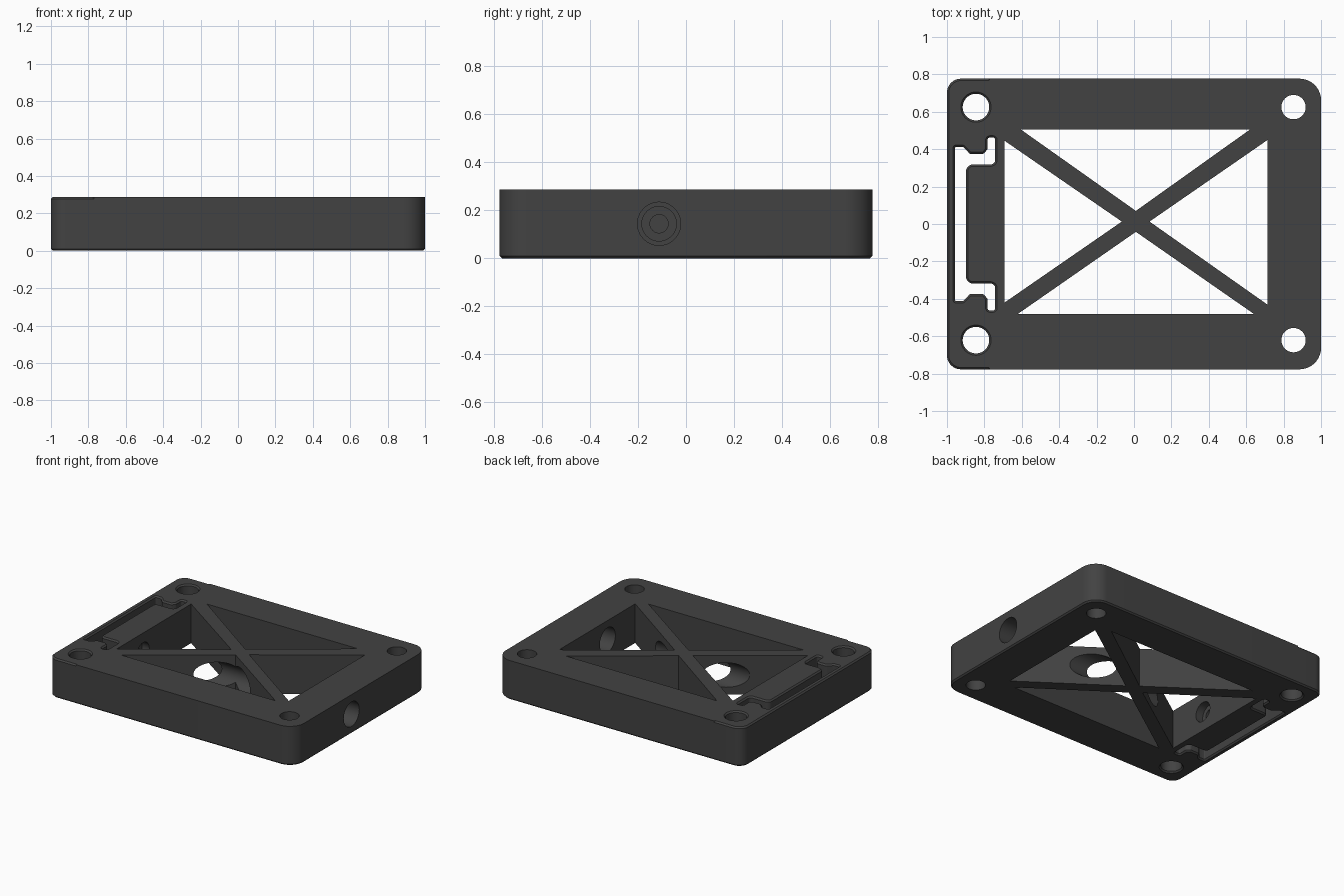
import bpy, bmesh, math
from mathutils import Vector, Matrix

if "Cube" in bpy.data.objects:
    bpy.data.objects.remove(bpy.data.objects["Cube"])

H = 0.287      # plate thickness
BEVEL = 0.01   # small edge chamfer


def rounded(corners, n=8):
    """Counter-clockwise outline from (x, y, radius) corners."""
    out = []
    for i, (x, y, r) in enumerate(corners):
        p = Vector((x, y))
        if r == 0:
            out.append(p)
            continue
        d1 = (Vector(corners[i - 1][:2]) - p).normalized()
        d2 = (Vector(corners[(i + 1) % len(corners)][:2]) - p).normalized()
        half = d1.angle(d2) / 2
        c = p + (d1 + d2).normalized() * (r / math.sin(half))
        a = p + d1 * (r / math.tan(half)) - c
        b = p + d2 * (r / math.tan(half)) - c
        a0 = math.atan2(a.y, a.x)
        turn = (math.atan2(b.y, b.x) - a0 + math.pi) % (2 * math.pi) - math.pi
        for k in range(n + 1):
            t = a0 + turn * k / n
            out.append(c + Vector((math.cos(t), math.sin(t))) * r)
    return out


def offset(pts, d):
    """Move an outline outward by d (inward when negative)."""
    out = []
    for i, p in enumerate(pts):
        e1 = (p - pts[i - 1]).normalized()
        e2 = (pts[(i + 1) % len(pts)] - p).normalized()
        n = Vector((e1.y + e2.y, -e1.x - e2.x)).normalized()
        out.append(p + n * (d / max(0.5, n.dot(Vector((e1.y, -e1.x))))))
    return out


def circle(x, y, r, n=48):
    return [Vector((x + r * math.cos(2 * math.pi * k / n),
                    y + r * math.sin(2 * math.pi * k / n))) for k in range(n)]


def loft(name, levels, matrix=None):
    """Closed solid through (outline, z) levels."""
    bm = bmesh.new()
    rings = [[bm.verts.new((p.x, p.y, z)) for p in pts] for pts, z in levels]
    bm.faces.new(rings[0][::-1])
    bm.faces.new(rings[-1])
    for a, b in zip(rings, rings[1:]):
        for i in range(len(a)):
            j = (i + 1) % len(a)
            bm.faces.new((a[i], a[j], b[j], b[i]))
    if matrix:
        bm.transform(matrix)
    mesh = bpy.data.meshes.new(name)
    bm.to_mesh(mesh)
    bm.free()
    ob = bpy.data.objects.new(name, mesh)
    bpy.context.collection.objects.link(ob)
    return ob


def cut(target, cutter):
    cutter.hide_render = True
    mod = target.modifiers.new("cut", 'BOOLEAN')
    mod.operation = 'DIFFERENCE'
    mod.solver = 'EXACT'
    mod.object = cutter
    bpy.context.view_layer.objects.active = target
    bpy.ops.object.modifier_apply(modifier=mod.name)
    bpy.data.objects.remove(cutter)


def straight(pts):
    return [(pts, -0.1), (pts, H + 0.1)]


def flared(pts):
    """Through cutter that chamfers the opening on both faces."""
    wide = offset(pts, BEVEL)
    return [(wide, -0.05), (wide, 0), (pts, BEVEL), (pts, H - BEVEL),
            (wide, H), (wide, H + 0.05)]


# Plate: chamfered below all round, chamfered above at the slotted end only
outline = rounded([(-1, -.777, .075), (-.775, -.777, 0), (-.77, -.777, 0),
                   (1, -.777, .115), (1, .777, .115), (-.77, .777, 0),
                   (-.775, .777, 0), (-1, .777, .075)], 10)
inner = offset(outline, -BEVEL)
top = [q if p.x < -.772 else p for p, q in zip(outline, inner)]
frame = loft("cross_braced_frame", [(inner, 0), (outline, BEVEL),
                                    (outline, H - BEVEL), (top, H)])

# Triangular windows, leaving the diagonal braces between them
windows = [
    [(.62, .505), (-.605, .505), (.01, .07)],
    [(-.62, -.48), (.64, -.48), (.01, -.042)],
    [(.715, -.432), (.715, .45), (.083, .013)],
    [(-.692, .445), (-.692, -.42), (-.065, .013)],
]
for tri in windows:
    cut(frame, loft("window_cutter", straight([Vector(p) for p in tri])))

# Corner holes: larger chamfered pair on the left, plain pair on the right
for y in (-.621, .625):
    cut(frame, loft("left_hole_cutter", flared(circle(-.845, y, .071))))
    cut(frame, loft("right_hole_cutter", straight(circle(.853, y, .065))))

# Stepped slot with a tongue at the left end
half = [(-.957, -.412, .006), (-.913, -.412, .015), (-.877, -.374, .015),
        (-.805, -.374, .02), (-.783, -.4, .015), (-.783, -.462, .012),
        (-.742, -.462, .012), (-.742, -.318, .025), (-.898, -.318, .035)]
slot = rounded(half + [(x, -y, r) for x, y, r in reversed(half)], 5)
cut(frame, loft("slot_cutter", flared(slot)))

# Stepped bore running lengthwise through the end wall, braces and tongue
steps = [(-.93, .038), (-.75, .038), (-.75, .072), (-.6, .072),
         (-.6, .09), (1.1, .09)]
lengthwise = Matrix.Translation((0, -.112, .144)) @ Matrix.Rotation(math.pi / 2, 4, 'Y')
cut(frame, loft("bore_cutter", [(circle(0, 0, r), x) for x, r in steps], lengthwise))

# Single dark grey colour
grey = bpy.data.materials.new("dark_grey")
grey.diffuse_color = (.055, .055, .055, 1)
grey.use_nodes = True
grey.node_tree.nodes["Principled BSDF"].inputs["Base Color"].default_value = grey.diffuse_color
frame.data.materials.clear()
frame.data.materials.append(grey)
for f in frame.data.polygons:
    f.material_index = 0

bpy.ops.object.select_all(action='DESELECT')
frame.select_set(True)
bpy.context.view_layer.objects.active = frame
bpy.ops.object.shade_smooth_by_angle(angle=math.radians(30))
